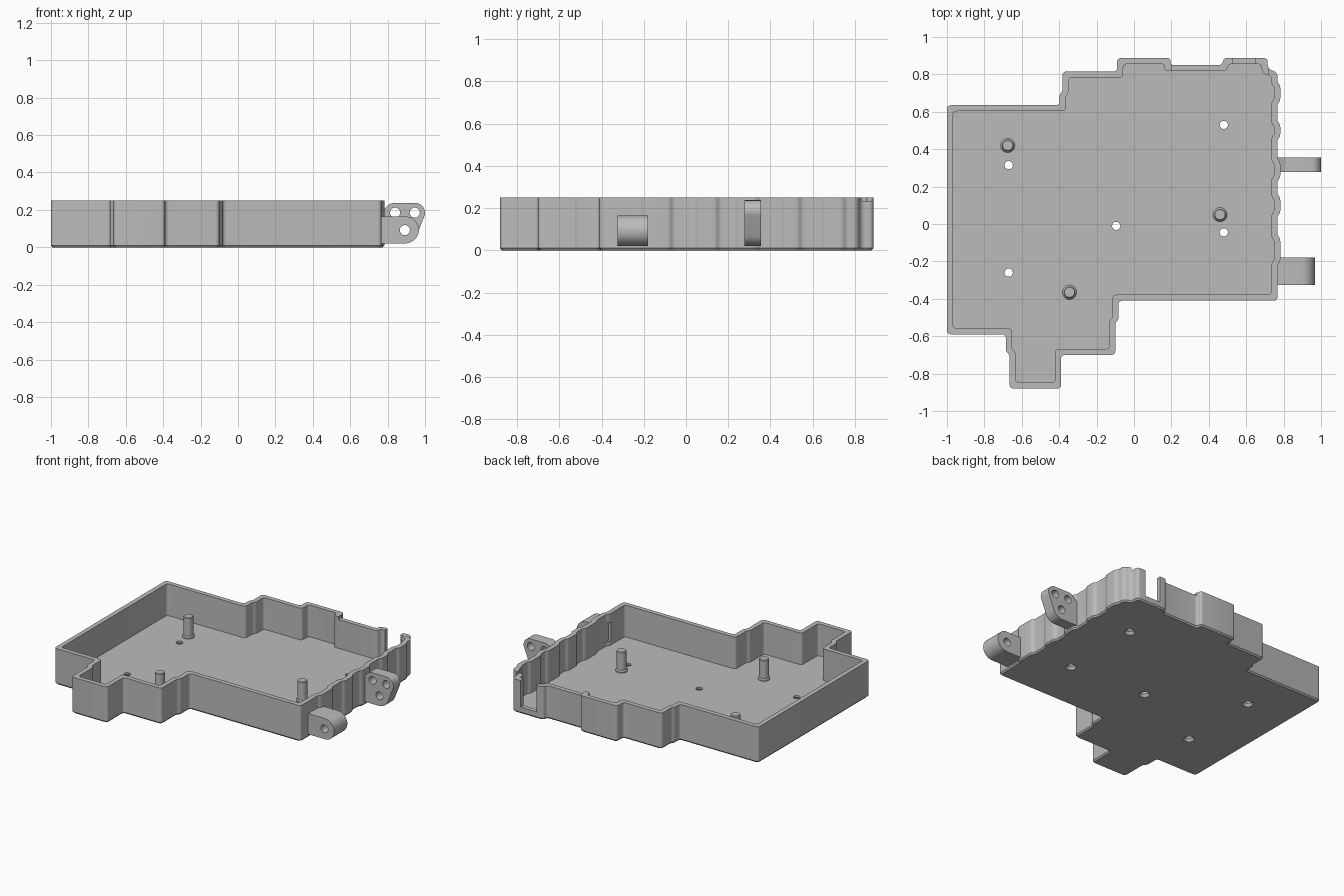
import bpy, bmesh, math
from mathutils import Vector

old = bpy.data.objects.get("Cube")
if old:
    bpy.data.objects.remove(old)

grey = bpy.data.materials.new("plain grey")
grey.use_nodes = True
grey.diffuse_color = (0.5, 0.5, 0.5, 1)
grey.node_tree.nodes["Principled BSDF"].inputs["Base Color"].default_value = (0.5, 0.5, 0.5, 1)

HEIGHT, FLOOR, WALL = 0.25, 0.03, 0.032


def finish(bm, name):
    bmesh.ops.recalc_face_normals(bm, faces=bm.faces)
    mesh = bpy.data.meshes.new(name)
    bm.to_mesh(mesh)
    bm.free()
    obj = bpy.data.objects.new(name, mesh)
    bpy.context.collection.objects.link(obj)
    mesh.materials.append(grey)
    return obj


def smooth(obj):
    bpy.ops.object.select_all(action="DESELECT")
    obj.select_set(True)
    bpy.context.view_layer.objects.active = obj
    bpy.ops.object.shade_smooth_by_angle(angle=math.radians(35))


def cut(obj, cutter):
    cutter.hide_render = True
    mod = obj.modifiers.new("cut", "BOOLEAN")
    mod.operation, mod.solver, mod.object = "DIFFERENCE", "EXACT", cutter
    bpy.context.view_layer.objects.active = obj
    bpy.ops.object.modifier_apply(modifier=mod.name)
    bpy.data.objects.remove(cutter)


def lathe(name, profile, place, along_y=False, sides=32):
    """Solid of revolution from (radius, height) pairs."""
    bm = bmesh.new()
    rings = []
    for r, h in profile:
        ring = []
        for i in range(sides):
            a = math.tau * i / sides
            u, v = r * math.cos(a), r * math.sin(a)
            ring.append(bm.verts.new(Vector(place) + Vector((u, h, v) if along_y else (u, v, h))))
        rings.append(ring)
    skin(bm, rings)
    return finish(bm, name)


def skin(bm, rings):
    """Join rings into a closed solid with a cap at each end."""
    for a, b in zip(rings, rings[1:]):
        for i in range(len(a)):
            j = (i + 1) % len(a)
            bm.faces.new((a[i], a[j], b[j], b[i]))
    bm.faces.new(rings[0])
    bm.faces.new(rings[-1])


def box(name, lo, hi):
    bm = bmesh.new()
    bmesh.ops.create_cube(bm, size=1)
    for v in bm.verts:
        v.co = [l + (c + 0.5) * (h - l) for c, l, h in zip(v.co, lo, hi)]
    return finish(bm, name)


def inset(points, d):
    """Move a counterclockwise outline inward."""
    out = []
    for i, p in enumerate(points):
        e1 = (p - points[i - 1]).normalized()
        e2 = (points[(i + 1) % len(points)] - p).normalized()
        n1, n2 = Vector((-e1.y, e1.x)), Vector((-e2.y, e2.x))
        out.append(p + (n1 + n2) * (d / (1 + n1.dot(n2))))
    return out


def rounded(points, radius, steps=5):
    out = []
    for i, p in enumerate(points):
        a, b = points[i - 1] - p, points[(i + 1) % len(points)] - p
        t = min(radius, 0.45 * a.length, 0.45 * b.length)
        a, b = p + a.normalized() * t, p + b.normalized() * t
        for k in range(steps):
            s = k / (steps - 1)
            out.append(a * (1 - s) ** 2 + p * 2 * s * (1 - s) + b * s * s)
    return out


# Tray outline, with shallow ribs along the left wall
front = [(-1, -.59), (-.685, -.59), (-.685, -.68), (-.665, -.70), (-.665, -.88),
         (-.39, -.88), (-.39, -.70), (-.10, -.70), (-.10, -.53), (-.083, -.51),
         (-.083, -.41), (.767, -.41)]
ribs = []
for y0, y1 in [(-.22, -.06), (.04, .16), (.23, .35), (.45, .55), (.64, .76)]:
    ribs += [(.767, y0), (.782, y0 + .02), (.782, y1 - .02), (.767, y1)]
back = [(.767, .81), (.715, .83), (.715, .887), (.48, .887), (.47, .85), (.195, .85),
        (.195, .887), (-.09, .887), (-.09, .815), (-.383, .815), (-.383, .71),
        (-.398, .69), (-.398, .635), (-1, .635)]
outline = [Vector(p) for p in front + ribs + back]

# Tray: chamfered underside, outer wall, rim, inner wall and floor
bm = bmesh.new()
rings = []
for depth, z in [(.008, 0), (0, .01), (0, HEIGHT), (WALL, HEIGHT), (WALL, FLOOR)]:
    loop = rounded(inset(outline, depth), 0.022)
    rings.append([bm.verts.new((p.x, p.y, z)) for p in loop])
skin(bm, rings)
tray = finish(bm, "tray")

# Lowered rim, open port slot, and recess by the lower bracket
cut(tray, box("rim_cutter", (.2, .78, HEIGHT - .02), (.72, 1, .4)))
cut(tray, box("port_cutter", (.53, .80, .045), (.65, 1, .4)))
cut(tray, box("recess_cutter", (.70, -.225, .06), (.752, -.18, .19)))

# Countersunk screw holes
for x, y in [(-.67, .315), (-.67, -.26), (-.095, -.01), (.48, .53), (.48, -.045)]:
    cut(tray, lathe("hole_cutter", [(.042, -.01), (.022, .018), (.022, .06)], (x, y, 0)))
smooth(tray)

# Locating pegs with flared feet
for i, (x, y) in enumerate([(-.675, .42), (.46, .05), (-.345, -.365)]):
    smooth(lathe(f"peg_{i + 1}", [(.038, FLOOR - .01), (.038, FLOOR + .008), (.031, FLOOR + .016),
                                  (.031, .168), (.027, .173)], (x, y, 0)))


def bracket(name, y0, y1, discs, corners, holes):
    """Lug whose side shape is the hull of discs and corner points."""
    bm = bmesh.new()
    shape = list(corners)
    for x, z, r in discs:
        shape += [(x + r * math.cos(k * math.tau / 48), z + r * math.sin(k * math.tau / 48))
                  for k in range(48)]
    for y in (y0, y1):
        for x, z in shape:
            bm.verts.new((x, y, z))
    hull = bmesh.ops.convex_hull(bm, input=bm.verts)
    bmesh.ops.delete(bm, geom=[v for v in bm.verts if not v.link_faces], context="VERTS")
    bmesh.ops.dissolve_limit(bm, angle_limit=.01, verts=bm.verts, edges=bm.edges)
    obj = finish(bm, name)
    for x, z in holes:
        cut(obj, lathe("pin_cutter", [(.027, y0 - .05), (.027, y1 + .05)], (x, 0, z), True))
    smooth(obj)


# Hinge brackets on the left wall
bracket("front_bracket", -.325, -.18, [(.895, .093, .072)],
        [(.755, .021), (.755, .165)], [(.892, .092)])
bracket("rear_bracket", .278, .355, [(.948, .185, .052), (.89, .093, .072), (.835, .187, .05)],
        [(.755, .021), (.755, .18)], [(.84, .185), (.945, .185), (.892, .092)])
